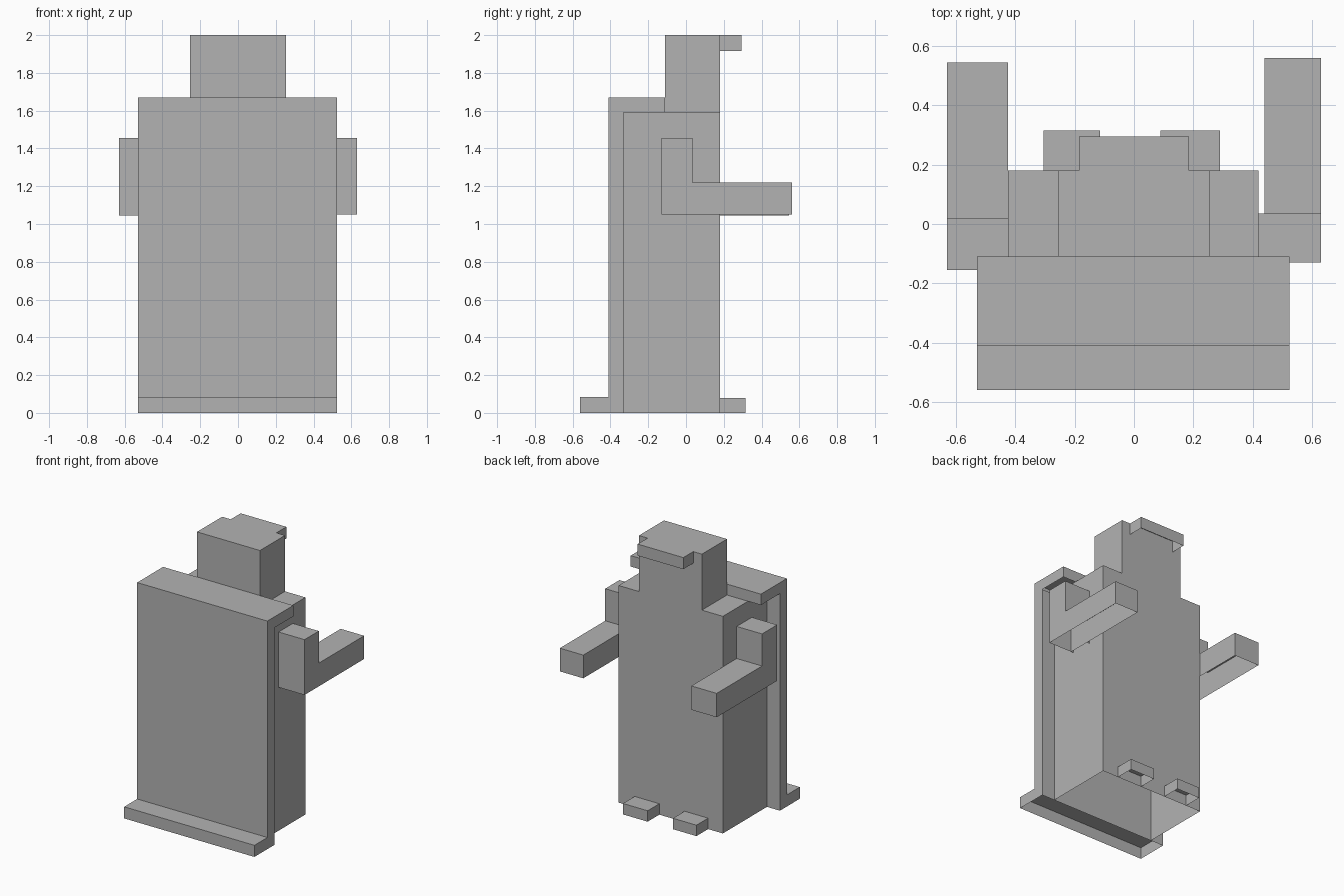
import bpy
import bmesh

old = bpy.data.objects.get("Cube")
if old:
    bpy.data.objects.remove(old, do_unlink=True)

GREY = (0.45, 0.45, 0.45, 1.0)
grey = bpy.data.materials.new("plain_grey")
grey.use_nodes = True
grey.diffuse_color = GREY
grey.node_tree.nodes["Principled BSDF"].inputs["Base Color"].default_value = GREY


def extrude_profile(name, profile, x0, x1):
    """Extrude a (y, z) outline from x0 to x1 as a shell open underneath."""
    bm = bmesh.new()
    face = bm.faces.new([bm.verts.new((x0, y, z)) for y, z in profile])
    out = bmesh.ops.extrude_face_region(bm, geom=[face])
    moved = [v for v in out["geom"] if isinstance(v, bmesh.types.BMVert)]
    bmesh.ops.translate(bm, verts=moved, vec=(x1 - x0, 0, 0))
    bmesh.ops.recalc_face_normals(bm, faces=bm.faces)
    bm.normal_update()
    under = [f for f in bm.faces if f.normal.z < -0.5]
    bmesh.ops.delete(bm, geom=under, context="FACES")
    mesh = bpy.data.meshes.new(name)
    bm.to_mesh(mesh)
    bm.free()
    mesh.materials.append(grey)
    obj = bpy.data.objects.new(name, mesh)
    bpy.context.collection.objects.link(obj)
    return obj


def block(name, x, y, z):
    """Box given as (low, high) ranges on each axis."""
    outline = [(y[0], z[0]), (y[0], z[1]), (y[1], z[1]), (y[1], z[0])]
    return extrude_profile(name, outline, *x)


# Torso and head
block("body", (-0.425, 0.42), (-0.33, 0.18), (0, 1.59))
block("head", (-0.255, 0.255), (-0.11, 0.18), (1.59, 2.0))
block("head_brim", (-0.185, 0.185), (0.18, 0.295), (1.915, 2.0))

# Tall front panel with a shoulder ledge on top and a lip at the floor
panel = [(-0.56, 0), (-0.56, 0.085), (-0.41, 0.085), (-0.41, 1.67),
         (-0.11, 1.67), (-0.11, 1.59), (-0.33, 1.59), (-0.33, 0)]
extrude_profile("front_panel", panel, -0.53, 0.525)

# Feet
for side, x in (("right", (-0.305, -0.115)), ("left", (0.09, 0.29))):
    block(side + "_foot", x, (0.18, 0.315), (0, 0.08))

# Bent arms: an upright upper arm and a forearm reaching backward
for side, x, back, elbow, tip, low in (
        ("right", (-0.63, -0.425), -0.155, 0.02, 0.545, 1.045),
        ("left", (0.63, 0.44), -0.13, 0.035, 0.56, 1.05)):
    arm = [(back, low), (back, 1.455), (elbow, 1.455),
           (elbow, 1.22), (tip, 1.22), (tip, low)]
    extrude_profile(side + "_arm", arm, *x)

# Filler joining the left upper arm to the torso
block("left_shoulder_joint", (0.42, 0.44), (-0.13, 0.035), (1.05, 1.455))
